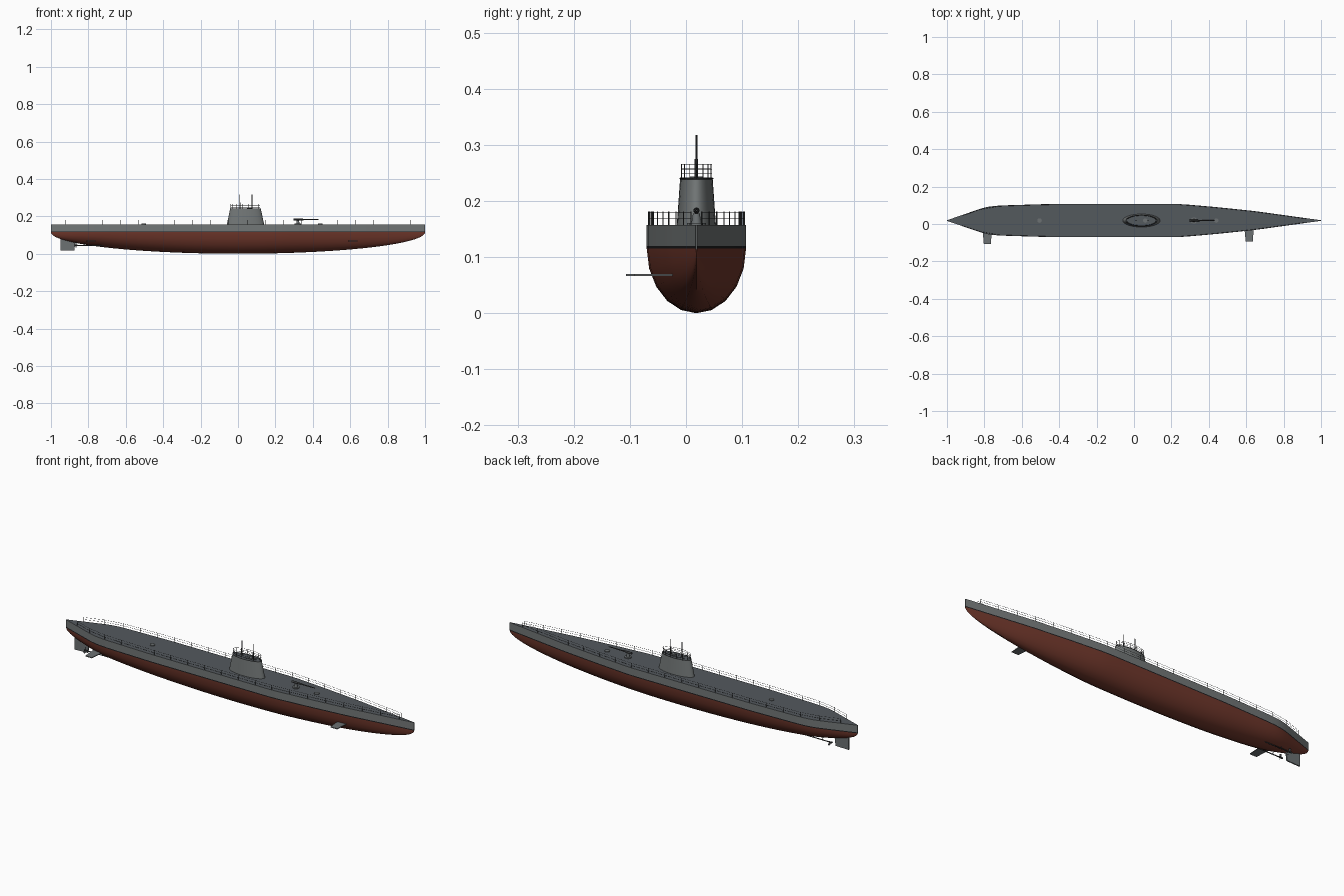
import bpy, bmesh, math
from mathutils import Vector

if "Cube" in bpy.data.objects:
    bpy.data.objects.remove(bpy.data.objects["Cube"])

CY = 0.0185          # hull centreline
DECK_Z, WATER_Z = 0.157, 0.115


def mat(name, rgb):
    m = bpy.data.materials.new(name)
    m.diffuse_color = (*rgb, 1)
    m.use_nodes = True
    m.node_tree.nodes["Principled BSDF"].inputs["Base Color"].default_value = m.diffuse_color
    return m


RED = mat("antifouling_red", (0.16, 0.038, 0.024))
GREY = mat("hull_grey", (0.17, 0.185, 0.185))
DECK = mat("deck_grey", (0.088, 0.10, 0.11))
BLACK = mat("waterline_black", (0.012, 0.012, 0.013))
METAL = mat("dark_metal", (0.045, 0.048, 0.05))
BRONZE = mat("fin_grey", (0.15, 0.165, 0.17))


def finish(name, bm, mats, smooth=True):
    bmesh.ops.recalc_face_normals(bm, faces=bm.faces)
    me = bpy.data.meshes.new(name)
    bm.to_mesh(me)
    bm.free()
    ob = bpy.data.objects.new(name, me)
    bpy.context.collection.objects.link(ob)
    for m in mats:
        me.materials.append(m)
    if smooth:
        bpy.ops.object.select_all(action='DESELECT')
        ob.select_set(True)
        bpy.context.view_layer.objects.active = ob
        bpy.ops.object.shade_smooth_by_angle(angle=math.radians(35))
    return ob


def rod(bm, a, b, r, n=6, r2=None):
    """Capped cylinder or cone between two points."""
    a, b = Vector(a), Vector(b)
    rot = (b - a).to_track_quat('Z', 'Y').to_matrix().to_4x4()
    rot.translation = (a + b) / 2
    bmesh.ops.create_cone(bm, cap_ends=True, segments=n, radius1=r,
                          radius2=r if r2 is None else r2,
                          depth=(b - a).length, matrix=rot)


def loft(bm, rings):
    """Bridge a list of closed rings and cap the ends."""
    vs = [[bm.verts.new(p) for p in ring] for ring in rings]
    n = len(vs[0])
    for r, s in zip(vs, vs[1:]):
        for i in range(n):
            bm.faces.new((r[i], r[(i + 1) % n], s[(i + 1) % n], s[i]))
    bm.faces.new(vs[0])
    bm.faces.new(vs[-1])


PLAN = [(-1, .0015), (-.9, .036), (-.8, .070), (-.76, .077), (-.7, .081), (-.45, .0885),
        (.25, .0885), (.45, .071), (.65, .050), (1, .0015)]


def half_width(x):
    for (x0, w0), (x1, w1) in zip(PLAN, PLAN[1:]):
        if x <= x1:
            return w0 + (w1 - w0) * (x - x0) / (x1 - x0)
    return PLAN[-1][1]


# Hull: elliptical belly below the waterline, vertical sides above
bm = bmesh.new()
rings = []
for i in range(57):
    t = math.pi * i / 56
    x, depth = -math.cos(t), max(math.sin(t), 0.01) * WATER_Z
    w = half_width(x)
    belly = [(w * math.cos(k * math.pi / 10), WATER_Z - depth * math.sin(k * math.pi / 10))
             for k in range(11)]
    sec = [(w, DECK_Z), (w, 0.120)] + belly + [(-w, 0.120), (-w, DECK_Z)]
    rings.append([(x, CY + y, z) for y, z in sec])
loft(bm, rings)
bm.normal_update()
for f in bm.faces:
    z = f.calc_center_median().z
    f.material_index = 0 if z < 0.1149 else 1 if z < 0.120 else 3 if z > 0.156 else 2
bmesh.ops.recalc_face_normals(bm, faces=bm.faces)
finish("hull", bm, [RED, BLACK, GREY, DECK])


# Conning tower: tapered ellipse
def ellipse(cx, a, b, z, n=32):
    return [(cx + a * math.cos(2 * math.pi * i / n),
             CY + b * math.sin(2 * math.pi * i / n), z) for i in range(n)]


TX = 0.04
bm = bmesh.new()
loft(bm, [ellipse(TX, .10, .035, DECK_Z - .002), ellipse(TX, .082, .029, .24)])
for f in bm.faces:
    f.material_index = 1 if f.calc_center_median().z > .239 else 0
finish("conning_tower", bm, [GREY, DECK])

# Tower rim
bm = bmesh.new()
rim = ellipse(TX, .082, .029, .240)
for p, q in zip(rim, rim[1:] + rim[:1]):
    rod(bm, p, q, .0015)
finish("tower_rim", bm, [METAL])

# Tower railing
bm = bmesh.new()
for z in (.2485, .257, .2655):
    ring = ellipse(TX, .078, .027, z)
    for p, q in zip(ring, ring[1:] + ring[:1]):
        rod(bm, p, q, .0007, 5)
for x, y, z in ellipse(TX, .078, .027, .24, 14):
    rod(bm, (x, y, z), (x, y, .2655), .0009, 5)
finish("tower_railing", bm, [METAL])

# Periscopes
for name, x, top in (("aft_periscope", .01, .318), ("forward_periscope", .075, .316)):
    bm = bmesh.new()
    rod(bm, (x, CY, .238), (x, CY, .275), .003, 10)
    rod(bm, (x, CY, .27), (x, CY, top), .0017, 10)
    finish(name, bm, [METAL])

# Hatches
for name, x, z in (("aft_hatch", -.505, DECK_Z), ("forward_hatch", .44, DECK_Z),
                   ("tower_hatch", .06, .24)):
    bm = bmesh.new()
    rod(bm, (x, CY, z - .001), (x, CY, z + .004), .012, 20)
    finish(name, bm, [BRONZE])

# Deck railings along both edges
bm = bmesh.new()
xs = [-.92 + 1.84 * i / 19 for i in range(20)]
for s in (-1, 1):
    pts = [(x, CY + s * max(half_width(x) - .003, .003)) for x in xs]
    for x, y in pts:
        rod(bm, (x, y, DECK_Z - .001), (x, y, .181), .0011, 5)
    for (x0, y0), (x1, y1) in zip(pts, pts[1:]):
        for z in (.169, .180):
            rod(bm, (x0, y0, z), (x1, y1, z), .0006, 5)
finish("deck_railing", bm, [METAL])

# Deck gun
bm = bmesh.new()
rod(bm, (.32, CY, DECK_Z - .001), (.32, CY, .161), .017, 20)
rod(bm, (.32, CY, .16), (.32, CY, .178), .009, 16, .006)
finish("gun_mount", bm, [BRONZE])
bm = bmesh.new()
rod(bm, (.298, CY, .183), (.35, CY, .183), .0055, 12, .004)
rod(bm, (.35, CY, .183), (.43, CY, .183), .003, 12, .002)
finish("gun_barrel", bm, [METAL])


# Flat fins from a four-point outline
def fin(name, outline, thick):
    bm = bmesh.new()
    loft(bm, [[Vector(p) + thick * s for p in outline] for s in (-.5, .5)])
    finish(name, bm, [BRONZE], False)


fin("rudder", [(-.95, CY, .016), (-.875, CY, .018), (-.868, CY, .075), (-.95, CY, .09)],
    Vector((0, .006, 0)))
for name, x, tip in (("stern_plane", -.785, -.107), ("bow_plane", .615, -.093)):
    fin(name, [(x - .026, CY - .03, .068), (x - .018, tip, .068),
               (x + .020, tip, .068), (x + .026, CY - .03, .068)], Vector((0, 0, .004)))

# Propellers and shafts on both sides
for side, s in (("right", -1), ("left", 1)):
    y = CY + s * .032
    bm = bmesh.new()
    rod(bm, (-.868, y, .045), (-.68, y, .045), .0025, 8)
    rod(bm, (-.82, y, .045), (-.82, CY + s * .02, .075), .0018, 6)
    finish(side + "_shaft", bm, [METAL])
    bm = bmesh.new()
    rod(bm, (-.874, y, .045), (-.858, y, .045), .004, 10)
    for k in range(3):
        a = math.pi / 2 + k * 2 * math.pi / 3
        u, v = Vector((0, math.cos(a), math.sin(a))), Vector((0, -math.sin(a), math.cos(a)))
        c = Vector((-.866, y, .045))
        e = v * .005 + Vector((.003, 0, 0))
        bm.faces.new([bm.verts.new(p) for p in
                      (c, c + u * .009 + e, c + u * .018 + e * .7,
                       c + u * .018 - e * .7, c + u * .009 - e)])
    finish(side + "_propeller", bm, [METAL], False)
